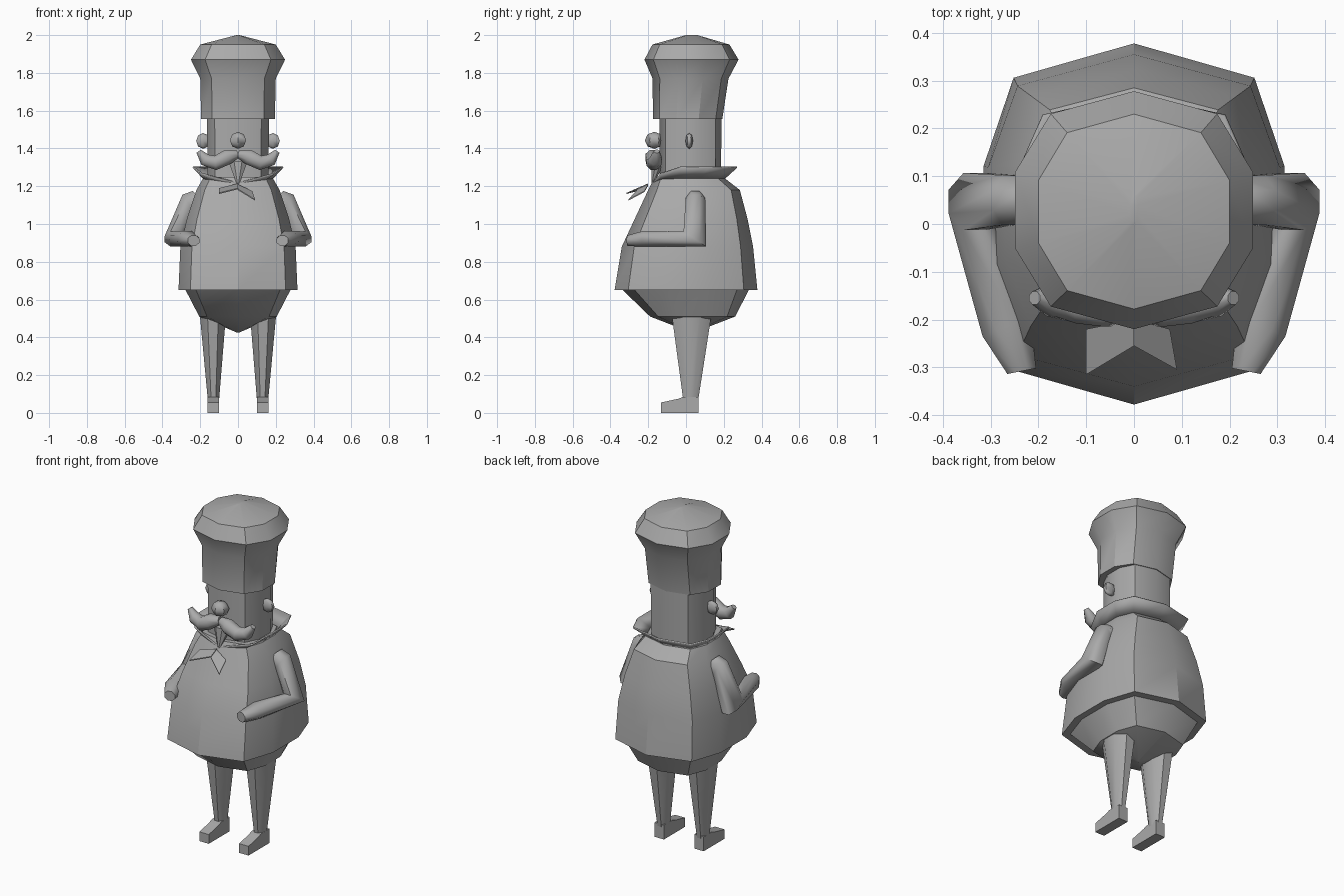
import bpy, bmesh, math
from mathutils import Vector

if "Cube" in bpy.data.objects:
    bpy.data.objects.remove(bpy.data.objects["Cube"])

clay = bpy.data.materials.new("plain_grey")
clay.use_nodes = True
GREY = (0.4, 0.4, 0.4, 1)
clay.diffuse_color = GREY
clay.node_tree.nodes["Principled BSDF"].inputs["Base Color"].default_value = GREY


def finish(name, bm, angle=30):
    bmesh.ops.recalc_face_normals(bm, faces=bm.faces)
    mesh = bpy.data.meshes.new(name)
    bm.to_mesh(mesh)
    bm.free()
    mesh.materials.append(clay)
    ob = bpy.data.objects.new(name, mesh)
    bpy.context.collection.objects.link(ob)
    bpy.ops.object.select_all(action="DESELECT")
    ob.select_set(True)
    bpy.context.view_layer.objects.active = ob
    bpy.ops.object.shade_smooth_by_angle(angle=math.radians(angle))
    return ob


def loft(name, rings, caps=True, angle=30):
    """Skin a list of rings with equal point counts."""
    bm = bmesh.new()
    rows = [[bm.verts.new(p) for p in r] for r in rings]
    n = len(rows[0])
    for a, b in zip(rows, rows[1:]):
        for i in range(n):
            j = (i + 1) % n
            bm.faces.new((a[i], a[j], b[j], b[i]))
    if caps:
        bm.faces.new(rows[0])
        bm.faces.new(rows[-1])
    return finish(name, bm, angle)


def ten(z, w, yf, yb, corner=0.7):
    """Ten-sided ring with pointed front and back."""
    half = [(0, -1), (corner, -0.81), (1, -0.32), (1, 0.32), (corner, 0.81), (0, 1)]
    pts = half + [(-x, y) for x, y in half[4:0:-1]]
    cy, hy = (yf + yb) / 2, (yb - yf) / 2
    return [Vector((x * w, cy + y * hy, z)) for x, y in pts]


def octo(c, u, v):
    """Eight-sided ring around c, spanned by the half axes u and v."""
    c, u, v = Vector(c), Vector(u), Vector(v)
    k = 1 / math.cos(math.pi / 8)
    angles = [(i + 0.5) * math.pi / 4 for i in range(8)]
    return [c + u * math.cos(a) * k + v * math.sin(a) * k for a in angles]


def flip(rings, s):
    return [[Vector((p.x * s, p.y, p.z)) for p in r] for r in rings]


def prism(name, profile, x0, x1):
    """Extrude a (y, z) side profile along x."""
    return loft(name, [[Vector((x, y, z)) for y, z in profile] for x in (x0, x1)])


def ball(name, c, size, seg, rows):
    bm = bmesh.new()
    bmesh.ops.create_uvsphere(bm, u_segments=seg, v_segments=rows, radius=1)
    for v in bm.verts:
        v.co = Vector(c) + Vector(a * b for a, b in zip(v.co, size))
    return finish(name, bm, 45)


# Jacket and round lower body
loft("jacket", [ten(z, w, f, b, 0.8) for z, w, f, b in (
    (0.65, 0.28, -0.34, 0.335), (0.65, 0.315, -0.378, 0.378),
    (0.88, 0.305, -0.34, 0.355), (1.03, 0.27, -0.27, 0.325),
    (1.18, 0.22, -0.2, 0.285), (1.25, 0.18, -0.165, 0.195))])
loft("lower_body", [ten(z, w, f, b, 0.8) for z, w, f, b in (
    (0.425, 0.005, 0.03, 0.04), (0.51, 0.205, -0.19, 0.26),
    (0.655, 0.28, -0.34, 0.335))])

# Head
loft("head", [ten(1.2, 0.16, -0.14, 0.185, 0.75),
              ten(1.57, 0.165, -0.14, 0.188, 0.75)])

# Tall hat with a flared crown and shallow pointed top
loft("hat", [ten(*r) for r in (
    (1.555, 0.195, -0.175, 0.192), (1.77, 0.2, -0.177, 0.225),
    (1.87, 0.249, -0.22, 0.278), (1.95, 0.2, -0.178, 0.23),
    (2.0, 0.008, 0, 0.06))])

# Turned-up collar, dipping at the front
low, high = ten(1.24, 0.175, -0.165, 0.195, 0.8), ten(1.305, 0.235, -0.175, 0.267, 0.8)
low[0].z, high[0].z = 1.2, 1.22
for i in (1, 9):
    low[i].z, high[i].z = 1.235, 1.27
collar = loft("collar", [low, high], caps=False)
solid = collar.modifiers.new("thickness", "SOLIDIFY")
solid.thickness = 0.008

# Neckerchief tails
for name, pts in (
    ("scarf_tail_right", ((0, -0.2, 1.215), (-0.1, -0.22, 1.19),
                          (-0.1, -0.315, 1.165), (0, -0.255, 1.19))),
    ("scarf_tail_left", ((0, -0.2, 1.21), (0.075, -0.22, 1.175),
                         (0.09, -0.305, 1.13), (0, -0.255, 1.185)))):
    top = [Vector(p) for p in pts]
    loft(name, [top, [p - Vector((0, 0, 0.006)) for p in top]])

# Nose and pointed beard
ball("nose", (0, -0.168, 1.443), (0.05, 0.05, 0.045), 6, 4)
loft("beard", [octo((0, -0.145, 1.33), (0.05, 0, 0), (0, 0.035, 0)),
               octo((0, -0.178, 1.21), (0.006, 0, 0), (0, 0.006, 0))])

# Paired parts
for side, s in (("left", 1), ("right", -1)):
    arm = [octo((0.19, 0.05, 1.125), (0, 0.05, 0), (0.05, 0, 0.05)),
           octo((0.262, 0.05, 1.11), (0, 0.052, 0), (0.032, 0, 0.045)),
           octo((0.335, 0.047, 0.92), (0, 0.06, -0.04), (0.053, 0, 0)),
           octo((0.267, -0.215, 0.922), (0, 0, -0.042), (0.05, -0.02, 0)),
           octo((0.235, -0.308, 0.912), (0, 0, -0.028), (0.03, -0.006, 0))]
    loft(side + "_arm", flip(arm, s), angle=50)

    leg = [octo((0.13, 0.025, 0.07), (0.03, 0, 0), (0, 0.04, 0)),
           octo((0.133, 0.03, 0.54), (0.071, 0, 0), (0, 0.108, 0))]
    loft(side + "_leg", flip(leg, s), angle=50)
    prism(side + "_foot", ((0.065, 0), (0.065, 0.085), (-0.015, 0.085),
                           (-0.04, 0.075), (-0.132, 0.055), (-0.132, 0)),
          0.1 * s, 0.162 * s)

    ball(side + "_ear", (0.185 * s, 0.017, 1.44), (0.042, 0.02, 0.042), 6, 4)

    # Curled half of the moustache, square to its path
    path = [(0.0, -0.165, 1.37, 0.02), (0.055, -0.175, 1.355, 0.04),
            (0.12, -0.17, 1.323, 0.038), (0.175, -0.16, 1.34, 0.033),
            (0.208, -0.155, 1.385, 0.014)]
    rings = []
    for i, (x, y, z, r) in enumerate(path):
        a, b = path[max(i - 1, 0)], path[min(i + 1, len(path) - 1)]
        d = Vector((b[0] - a[0], 0, b[2] - a[2])).normalized()
        rings.append(octo((x, y, z), (-d.z * r, 0, d.x * r), (0, r, 0)))
    loft(side + "_moustache", flip(rings, s), angle=50)
